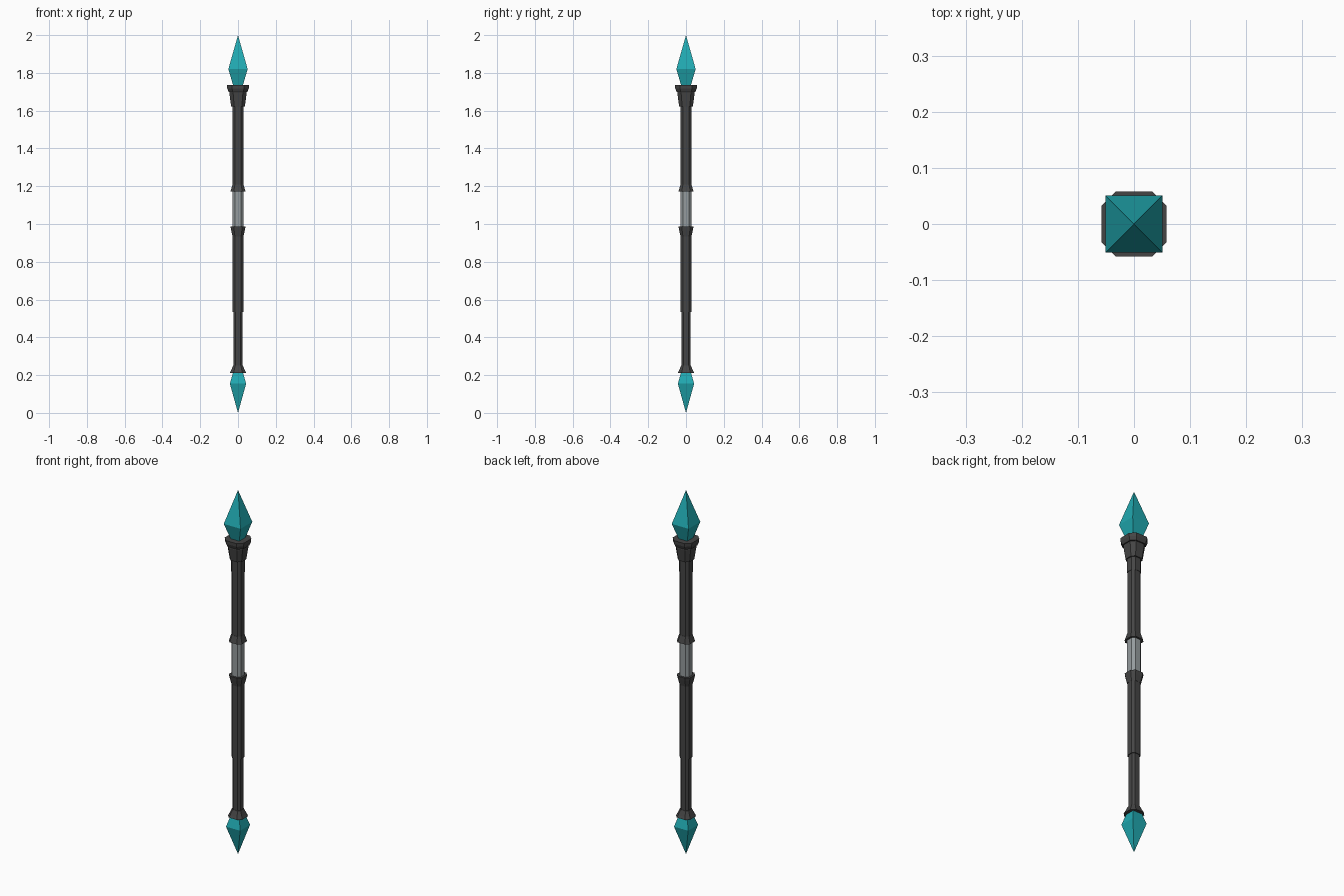
import bpy, bmesh

if "Cube" in bpy.data.objects:
    bpy.data.objects.remove(bpy.data.objects["Cube"])


def material(name, rgb):
    m = bpy.data.materials.new(name)
    m.diffuse_color = (*rgb, 1)
    m.use_nodes = True
    m.node_tree.nodes["Principled BSDF"].inputs["Base Color"].default_value = m.diffuse_color
    return m


DARK = material("dark_metal", (0.06, 0.06, 0.06))
LIGHT = material("grip_grey", (0.3, 0.33, 0.34))
TEAL = material("teal_crystal", (0.015, 0.4, 0.44))


def octagon(a):
    # square with chamfered corners, half width a
    h = a * 0.56
    return [(a, -h), (a, h), (h, a), (-h, a), (-a, h), (-a, -h), (-h, -a), (h, -a)]


def square(a):
    return [(a, -a), (a, a), (-a, a), (-a, -a)]


def stack(name, section, levels, mat):
    """Join cross-sections of (z, half width) from bottom to top; zero width is a point."""
    bm = bmesh.new()
    rings = []
    for z, a in levels:
        pts = section(a) if a > 0 else [(0, 0)]
        rings.append([bm.verts.new((x, y, z)) for x, y in pts])
    for lo, hi in zip(rings, rings[1:]):
        n = max(len(lo), len(hi))
        for i in range(n):
            j = (i + 1) % n
            if len(lo) == 1:
                bm.faces.new((lo[0], hi[j], hi[i]))
            elif len(hi) == 1:
                bm.faces.new((lo[i], lo[j], hi[0]))
            else:
                bm.faces.new((lo[i], lo[j], hi[j], hi[i]))
    if len(rings[0]) > 1:
        bm.faces.new(rings[0][::-1])
    if len(rings[-1]) > 1:
        bm.faces.new(rings[-1])
    bmesh.ops.recalc_face_normals(bm, faces=bm.faces)
    mesh = bpy.data.meshes.new(name)
    bm.to_mesh(mesh)
    bm.free()
    mesh.materials.append(mat)
    ob = bpy.data.objects.new(name, mesh)
    bpy.context.collection.objects.link(ob)
    return ob


# Crystals at both ends
stack("top_crystal", square, [(1.68, 0.01), (1.82, 0.051), (2.0, 0)], TEAL)
stack("bottom_crystal", square, [(0, 0), (0.155, 0.043), (0.235, 0.02)], TEAL)

# Shaft sections, with a thinner tail and neck
stack("tail_shaft", octagon, [(0.22, 0.024), (0.54, 0.024)], DARK)
stack("lower_shaft", octagon, [(0.535, 0.028), (0.96, 0.028)], DARK)
stack("upper_shaft", octagon, [(1.18, 0.028), (1.555, 0.028)], DARK)
stack("neck_shaft", octagon, [(1.55, 0.0295), (1.64, 0.0295)], DARK)

# Grip
stack("grip", octagon, [(0.96, 0.029), (1.19, 0.029)], LIGHT)

# Flared rings
stack("bottom_ring", octagon, [(0.21, 0.044), (0.222, 0.038), (0.25, 0.026)], DARK)
stack("lower_grip_ring", octagon, [(0.935, 0.029), (0.97, 0.037), (0.987, 0.04)], DARK)
stack("upper_grip_ring", octagon, [(1.172, 0.04), (1.182, 0.037), (1.21, 0.029)], DARK)

# Crown holding the top crystal
stack("crown_base", octagon, [(1.622, 0.036), (1.693, 0.046), (1.705, 0.042)], DARK)
stack("crown_rim", octagon, [(1.7, 0.05), (1.718, 0.057), (1.736, 0.058)], DARK)
